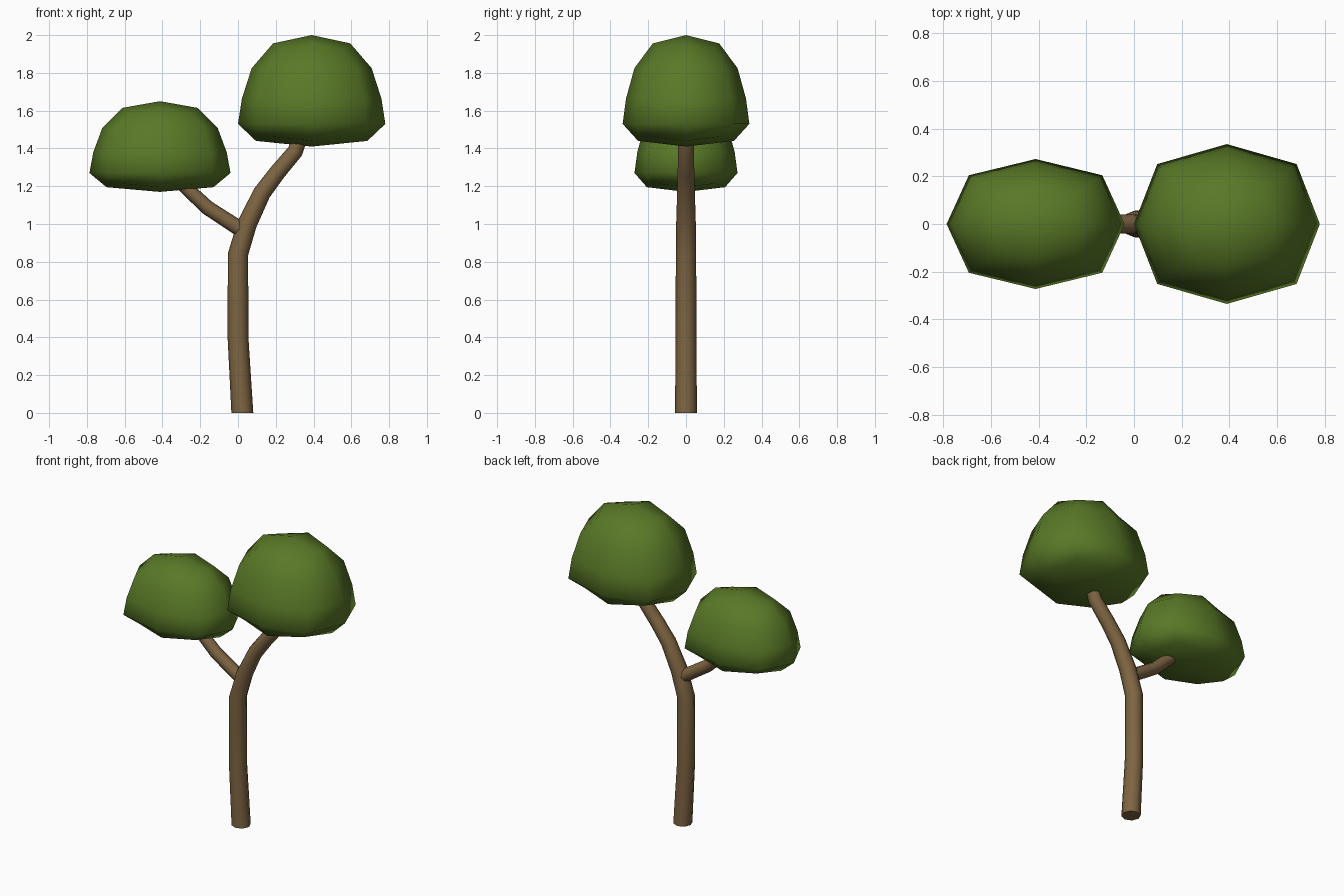
import bpy, bmesh, math
from mathutils import Vector

if "Cube" in bpy.data.objects:
    bpy.data.objects.remove(bpy.data.objects["Cube"])


def material(name, color):
    m = bpy.data.materials.new(name)
    m.diffuse_color = (*color, 1)
    m.use_nodes = True
    m.node_tree.nodes["Principled BSDF"].inputs["Base Color"].default_value = m.diffuse_color
    return m


BARK = material("bark", (0.21, 0.13, 0.055))
LEAF = material("leaf", (0.10, 0.19, 0.02))


def finish(name, bm, mat):
    bmesh.ops.recalc_face_normals(bm, faces=bm.faces)
    me = bpy.data.meshes.new(name)
    bm.to_mesh(me)
    bm.free()
    me.materials.append(mat)
    ob = bpy.data.objects.new(name, me)
    bpy.context.collection.objects.link(ob)
    return ob


def skin_rings(bm, rings):
    # joins successive vertex rings and caps both ends
    n = len(rings[0])
    for a, b in zip(rings, rings[1:]):
        for i in range(n):
            j = (i + 1) % n
            bm.faces.new((a[i], a[j], b[j], b[i]))
    bm.faces.new(rings[0])
    bm.faces.new(rings[-1])


def limb(name, path, sides=8):
    # tapered tube along (x, z, radius) points in the y = 0 plane
    bm = bmesh.new()
    pts = [Vector((x, 0, z)) for x, z, r in path]
    rings = []
    for k, (x, z, r) in enumerate(path):
        t = (pts[min(k + 1, len(pts) - 1)] - pts[max(k - 1, 0)]).normalized()
        if z == 0:
            t = Vector((0, 0, 1))
        side = Vector((t.z, 0, -t.x))
        ring = []
        for i in range(sides):
            a = math.tau * i / sides
            ring.append(bm.verts.new(pts[k] + r * (math.cos(a) * side + math.sin(a) * Vector((0, 1, 0)))))
        rings.append(ring)
    skin_rings(bm, rings)
    ob = finish(name, bm, BARK)
    ob.data.shade_smooth()
    ob.data.set_sharp_from_angle(angle=math.radians(50))
    return ob


def canopy(name, cx, depth, levels):
    # three-level tapered box (half width, z), rounded by one subdivision
    bm = bmesh.new()
    rings = [[bm.verts.new((cx + sx * w, sy * w * depth, z))
              for sx, sy in ((-1, -1), (1, -1), (1, 1), (-1, 1))] for w, z in levels]
    skin_rings(bm, rings)
    ob = finish(name, bm, LEAF)
    ob.data.shade_smooth()
    sub = ob.modifiers.new("round", 'SUBSURF')
    sub.levels = sub.render_levels = 1
    sub.use_limit_surface = False
    return ob


# trunk curving to the right, side branch to the left
limb("trunk", [(0.023, 0, 0.058), (0, 0.4, 0.055), (0, 0.84, 0.054), (0.048, 1.0, 0.052),
               (0.127, 1.165, 0.047), (0.21, 1.275, 0.044), (0.303, 1.385, 0.042), (0.335, 1.48, 0.04)])
limb("side_branch", [(0.01, 0.975, 0.041), (-0.16, 1.085, 0.039), (-0.262, 1.18, 0.037), (-0.32, 1.24, 0.036)])

# leaf crowns
canopy("large_canopy", 0.39, 0.86, [(0.395, 1.41), (0.385, 1.65), (0.25, 2.0)])
canopy("small_canopy", -0.413, 0.73, [(0.38, 1.17), (0.367, 1.37), (0.243, 1.65)])
